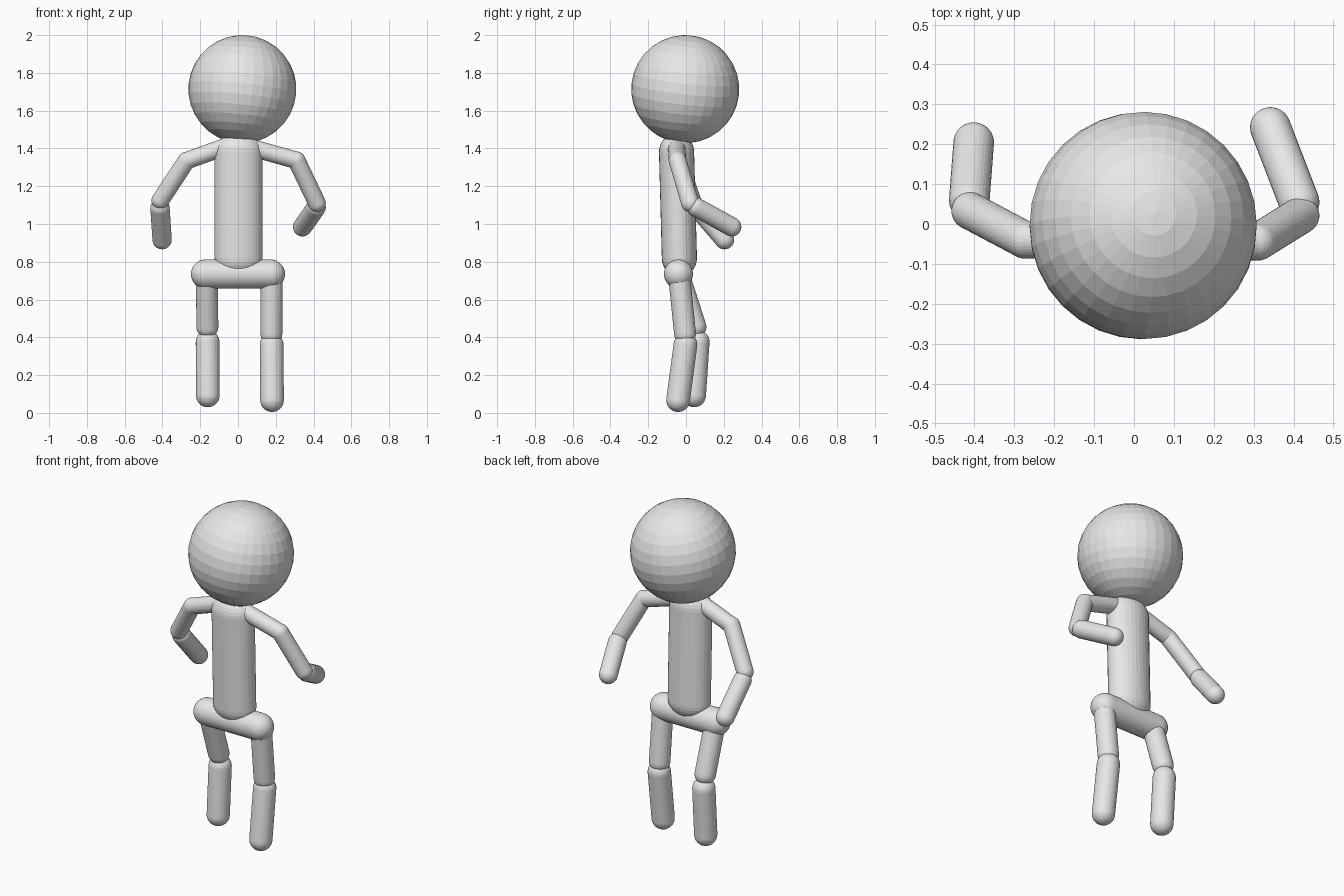
import bpy, bmesh, math
from mathutils import Vector

cube = bpy.data.objects.get("Cube")
if cube:
    bpy.data.objects.remove(cube)

# One plain grey for the whole figure
grey = bpy.data.materials.new("light_grey")
grey.use_nodes = True
grey.diffuse_color = (0.8, 0.8, 0.8, 1)
grey.node_tree.nodes["Principled BSDF"].inputs["Base Color"].default_value = (0.8, 0.8, 0.8, 1)

SIDES = 32
CAP_STEPS = 8


def finish(name, bm, place, axis):
    """Turn a bmesh built along z into an object pointing along axis."""
    mesh = bpy.data.meshes.new(name)
    bmesh.ops.recalc_face_normals(bm, faces=bm.faces)
    bm.to_mesh(mesh)
    bm.free()
    mesh.materials.append(grey)
    obj = bpy.data.objects.new(name, mesh)
    obj.rotation_mode = 'QUATERNION'
    obj.rotation_quaternion = Vector((0, 0, 1)).rotation_difference(axis)
    obj.location = place
    bpy.context.collection.objects.link(obj)


def capsule(name, start, end, rx, ry=None, cap=None):
    """Round-ended cylinder; start and end are the centres of its caps."""
    start, end = Vector(start), Vector(end)
    axis = end - start
    ry, cap = ry or rx, cap or rx
    bm = bmesh.new()
    profile = []
    for base, first in ((0, -90), (axis.length, 0)):
        for i in range(CAP_STEPS + 1):
            a = math.radians(first + 90 * i / CAP_STEPS)
            profile.append(bm.verts.new((math.cos(a), 0, base + cap * math.sin(a))))
    edges = [bm.edges.new(pair) for pair in zip(profile, profile[1:])]
    bmesh.ops.spin(bm, geom=profile + edges, cent=(0, 0, 0), axis=(0, 0, 1),
                   angle=math.tau, steps=SIDES)
    bmesh.ops.remove_doubles(bm, verts=bm.verts, dist=0.0001)
    bmesh.ops.scale(bm, vec=(rx, ry, 1), verts=bm.verts)
    finish(name, bm, start, axis)


def limb(side, parts, radii, points):
    """Chain of separate capsules, each with its own end points."""
    for part, radius, (start, end) in zip(parts, radii, points):
        capsule(f"{side}_{part}", start, end, radius)


# Head, tipped slightly
head = bmesh.new()
bmesh.ops.create_uvsphere(head, u_segments=SIDES, v_segments=16, radius=0.286)
finish("head", head, (0.023, -0.004, 1.714), Vector((0.1, 0.11, 1)))

# Torso (wider than deep) and hip bar
capsule("torso", (0.003, -0.035, 0.82), (0.003, -0.05, 1.38), 0.127, 0.093, 0.1)
capsule("hips", (-0.172, -0.04, 0.735), (0.172, -0.04, 0.735), 0.077)

# Arms
arm = ("shoulder", "upper_arm", "forearm")
arm_radii = (0.046, 0.047, 0.051)
limb("left", arm, arm_radii, (
    ((0.05, -0.05, 1.41), (0.31, -0.045, 1.337)),
    ((0.31, -0.045, 1.337), (0.418, 0.022, 1.11)),
    ((0.414, 0.055, 1.088), (0.342, 0.242, 0.985))))
limb("right", arm, arm_radii, (
    ((-0.05, -0.05, 1.415), (-0.273, -0.04, 1.335)),
    ((-0.273, -0.04, 1.335), (-0.411, 0.033, 1.125)),
    ((-0.413, 0.06, 1.085), (-0.402, 0.204, 0.917))))

# Legs
leg = ("thigh", "shin")
leg_radii = (0.058, 0.063)
limb("left", leg, leg_radii, (
    ((0.178, -0.035, 0.71), (0.177, -0.005, 0.42)),
    ((0.178, -0.003, 0.36), (0.18, -0.042, 0.068))))
limb("right", leg, leg_radii, (
    ((-0.165, -0.035, 0.72), (-0.162, 0.05, 0.455)),
    ((-0.161, 0.062, 0.375), (-0.16, 0.043, 0.093))))
